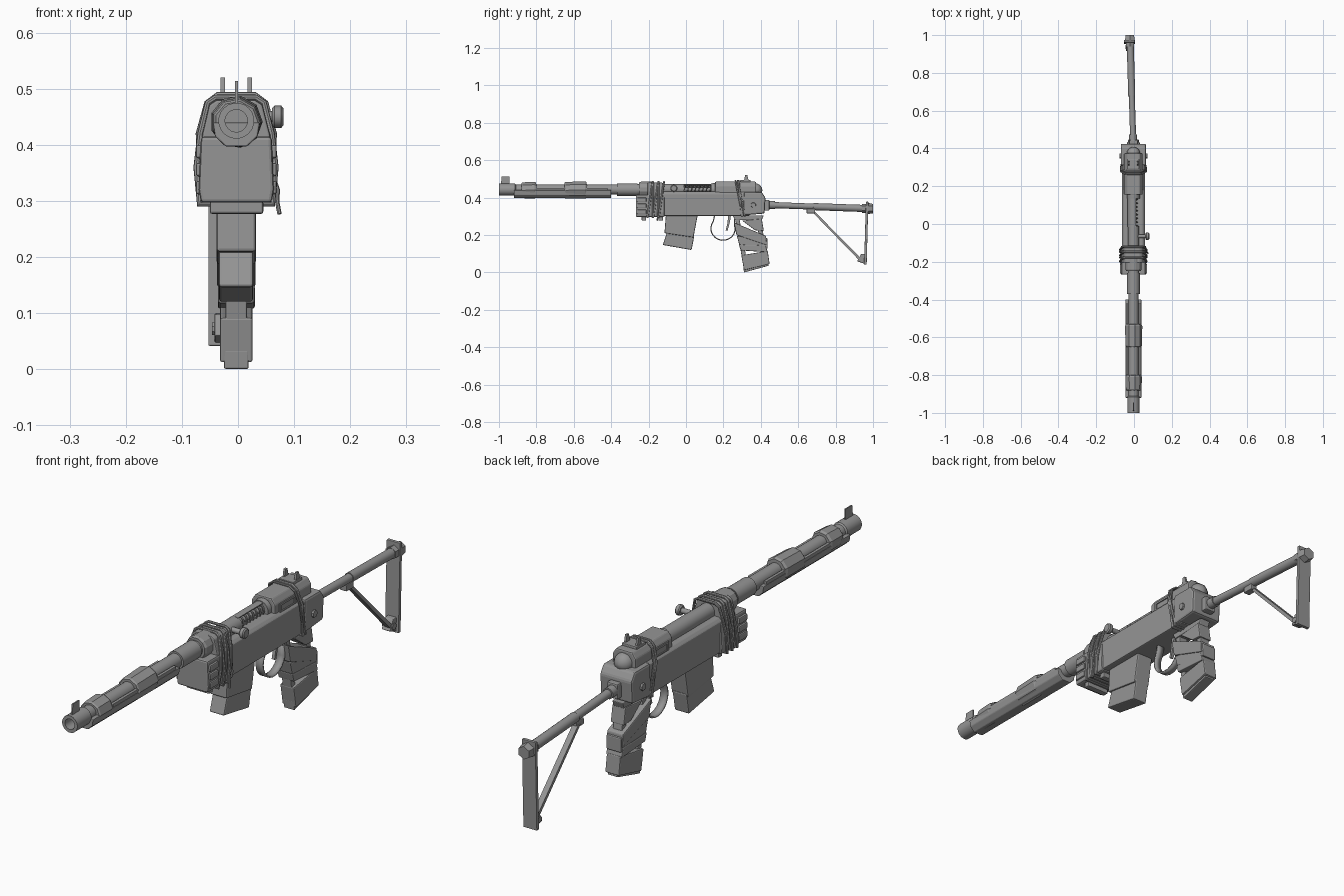
import bpy, bmesh, math
from mathutils import Vector

if "Cube" in bpy.data.objects:
    bpy.data.objects.remove(bpy.data.objects["Cube"])

grey = bpy.data.materials.new("gunmetal grey")
grey.diffuse_color = (0.3, 0.3, 0.3, 1)
grey.use_nodes = True
grey.node_tree.nodes["Principled BSDF"].inputs["Base Color"].default_value = grey.diffuse_color
CX, BZ = -0.003, 0.443          # barrel axis


def finish(name, bm, bevel=0.0, smooth=False):
    bmesh.ops.recalc_face_normals(bm, faces=bm.faces)
    me = bpy.data.meshes.new(name)
    bm.to_mesh(me)
    bm.free()
    ob = bpy.data.objects.new(name, me)
    bpy.context.collection.objects.link(ob)
    me.materials.append(grey)
    if bevel:
        m = ob.modifiers.new("bevel", 'BEVEL')
        m.width, m.segments, m.limit_method = bevel, 2, 'ANGLE'
    if smooth:
        bpy.ops.object.select_all(action='DESELECT')
        bpy.context.view_layer.objects.active = ob
        ob.select_set(True)
        bpy.ops.object.shade_smooth_by_angle(angle=math.radians(40))
    return ob


def extrude(name, loop, offset, bevel=0.0, smooth=False):
    bm = bmesh.new()
    face = bm.faces.new([bm.verts.new(p) for p in loop])
    res = bmesh.ops.extrude_face_region(bm, geom=[face])
    verts = [v for v in res["geom"] if isinstance(v, bmesh.types.BMVert)]
    bmesh.ops.translate(bm, verts=verts, vec=offset)
    return finish(name, bm, bevel, smooth)


def side_prism(name, yz, x0, x1, bevel=0.0):
    return extrude(name, [(x0, y, z) for y, z in yz], (x1 - x0, 0, 0), bevel)


def front_prism(name, xz, y0, y1, bevel=0.0, smooth=False):
    return extrude(name, [(x, y0, z) for x, z in xz], (0, y1 - y0, 0), bevel, smooth)


def box(name, x0, x1, y0, y1, z0, z1, bevel=0.0):
    return side_prism(name, [(y0, z0), (y1, z0), (y1, z1), (y0, z1)], x0, x1, bevel)


def lathe(name, profile, start, axis, sides=20, smooth=True):
    """Revolve (distance, radius) pairs round an axis, capping the open ends."""
    start, q = Vector(start), Vector(axis).to_track_quat('Z', 'Y')
    bm = bmesh.new()
    rings = []
    for d, r in profile:
        rings.append([bm.verts.new(start + q @ Vector((
            r * math.cos(math.tau * (i + .5) / sides),
            r * math.sin(math.tau * (i + .5) / sides), d))) for i in range(sides)])
    for a, b in zip(rings, rings[1:]):
        for i in range(sides):
            j = (i + 1) % sides
            bm.faces.new((a[i], a[j], b[j], b[i]))
    bm.faces.new(rings[0])
    bm.faces.new(rings[-1])
    return finish(name, bm, 0, smooth)


def rod(name, a, b, r, r2=None, sides=14):
    axis = Vector(b) - Vector(a)
    return lathe(name, [(0, r), (axis.length, r2 or r)], a, axis, sides)


def cord(name, pts, r, closed=False, res=2):
    cu = bpy.data.curves.new(name, 'CURVE')
    cu.dimensions, cu.bevel_depth, cu.bevel_resolution = '3D', r, res
    cu.use_fill_caps = True
    sp = cu.splines.new('POLY')
    sp.points.add(len(pts) - 1)
    for p, c in zip(sp.points, pts):
        p.co = (*c, 1)
    sp.use_cyclic_u = closed
    ob = bpy.data.objects.new(name, cu)
    bpy.context.collection.objects.link(ob)
    cu.materials.append(grey)
    bpy.ops.object.select_all(action='DESELECT')
    bpy.context.view_layer.objects.active = ob
    ob.select_set(True)
    bpy.ops.object.convert(target='MESH')
    bpy.ops.object.shade_smooth_by_angle(angle=math.radians(40))


# Barrel with a bored muzzle, sleeves and cloth wraps
lathe("barrel", [(.12, .02), (0, .02), (0, .032), (.085, .032), (.09, .027),
                 (.63, .027), (.63, .034), (.74, .034), (.74, .03), (.99, .03)],
      (CX, -1, BZ), (0, 1, 0))
for i, (y0, y1, r) in enumerate([(-.88, -.80, .043), (-.65, -.53, .045)]):
    lathe(f"barrel_wrap_{i}", [(0, r - .004), (.006, r), (y1 - y0 - .01, r + .002), (y1 - y0, r - .003)],
          (CX, y0, BZ - .004), (0, 1, .02), 9, False)
lathe("barrel_collar", [(0, .04), (.01, .044), (.07, .044)], (CX, -.25, BZ), (0, 1, 0), 12, False)
hand = [(-.045, .44), (-.041, .415), (-.022, .397), (.016, .397), (.035, .415), (.039, .44)]
front_prism("hand_guard", hand, -.92, -.4, .003)
for s in (-1, 1):
    box("guard_rail", CX + s * .034 - .006, CX + s * .034 + .006, -.8, -.42, .435, .452, .002)

# Front sight blade and rear sight notch
side_prism("front_sight", [(-.99, .47), (-.945, .47), (-.945, .514), (-.985, .514)], -.005, .0)
box("rear_sight_base", -.035, .028, .29, .345, .482, .494, .003)
for x in (-.031, .017):
    side_prism("rear_sight_post", [(.31, .49), (.335, .49), (.328, .52), (.316, .52)], x, x + .008)

# Receiver: lower body, fore block, breech cover
body = [(-.061, .303), (.056, .303), (.058, .42), (.045, .432), (-.05, .432), (-.063, .42)]
front_prism("receiver", body, -.2, .34, .004)
front_prism("fore_block", [(-.066, .297), (.06, .297), (.064, .32), (.06, .415), (-.066, .415), (-.07, .32)],
            -.268, -.115, .006)
fat = [(-.069, .294), (.062, .294), (.067, .36), (.06, .42), (.046, .475), (.032, .484),
       (-.04, .484), (-.054, .475), (-.067, .42), (-.074, .36)]
front_prism("fore_wrap", [(CX + (x - CX) * .95, .39 + (z - .39) * .96) for x, z in fat], -.205, -.125, .004)
for i in range(3):
    for s in (-1, 1):
        x = CX + s * .066
        box("fore_rib", x - .006, x + .006, -.262, -.212, .312 + i * .032, .336 + i * .032, .004)
for i in range(5):
    y, t = -.192 + i * .015, (-1) ** i * .07 + .08
    cord(f"fore_cord_{i}", [(x, y + t * (z - .39), z) for x, z in fat], .0055, True)
cord("loose_cord", [(.064, -.15, .34), (.071, -.152, .32), (.07, -.15, .298), (.074, -.155, .277)], .004)
for y in (-.225, -.135):
    box("fore_strap_foot", -.05, .045, y - .012, y + .012, .277, .3, .004)

cover = [(-.052, .425), (.046, .425), (.046, .462), (.03, .485), (-.036, .485), (-.052, .462)]
front_prism("breech_cover", cover, .155, .375, .005)
for s in (-1, 1):       # raised window frame on each side of the cover
    x = CX + s * .049
    for y0, y1, z0, z1 in [(.18, .28, .452, .46), (.18, .28, .42, .43), (.18, .19, .42, .46), (.27, .28, .42, .46)]:
        box("cover_frame", x - .004, x + .004, y0, y1, z0, z1)
lathe("rear_dome", [(0, .036), (.015, .034), (.027, .026), (.035, .014), (.038, .003)],
      (CX, .37, .44), (0, 1, 0), 18)
side_prism("rear_block", [(.305, .305), (.42, .315), (.425, .40), (.405, .43), (.31, .43)], -.07, .064, .008)
for s in (-1, 1):
    rod("rear_bolt", (CX + s * .06, .36, .36), (CX + s * .074, .36, .36), .016, .013, 8)
loop = [(-.068, .3), (.061, .3), (.065, .42), (.05, .475), (.03, .49), (-.036, .49), (-.056, .475), (-.071, .42)]
for i, (y, t) in enumerate([(.285, -.2), (.297, -.2), (.29, -.08)]):
    cord(f"rear_cord_{i}", [(x, y + t * (z - .39), z) for x, z in loop], .0045, True)

# Bolt channel open to the right, with recoil spring and handle
arc = [(r * math.cos(a) + CX, r * math.sin(a) + BZ)
       for r, ks in ((.031, range(9)), (.025, range(8, -1, -1)))
       for a in [math.radians(65 + k * 26) for k in ks]]
front_prism("bolt_channel", arc, -.015, .16, 0, True)
rod("spring_guide", (CX, -.02, BZ), (CX, .16, BZ), .011)
cord("recoil_spring", [(CX + .02 * math.cos(k * math.tau / 12), -.01 + k * .16 / 96,
                        BZ + .02 * math.sin(k * math.tau / 12)) for k in range(97)], .0035, False, 1)
lathe("breech_ring", [(0, .034), (.02, .036), (.03, .036)], (CX, .135, BZ), (0, 1, 0), 16)
rod("bolt_handle", (.015, -.065, .45), (.065, -.065, .45), .01)
lathe("bolt_knob", [(0, .016), (.004, .02), (.016, .02), (.02, .015)], (.061, -.065, .45), (1, 0, 0), 10)

# Magazine: well and angled lower part
side_prism("magazine_well", [(-.108, .305), (.062, .305), (.04, .187), (-.115, .21)], -.038, .032, .005)
side_prism("magazine", [(-.1, .22), (.045, .2), (.03, .12), (-.124, .147)], -.034, .027, .005)

# Trigger and its round guard
guard = [(.15, .305)] + [(.198 + .068 * math.cos(a), .235 + .066 * math.sin(a))
                         for a in [math.radians(145 + k * 17) for k in range(13)]] + [(.262, .285)]
bm = bmesh.new()
strip = [[bm.verts.new((x, y, z)) for x in (-.018, .012)] for y, z in guard]
for a, b in zip(strip, strip[1:]):
    bm.faces.new((a[0], a[1], b[1], b[0]))
ob = finish("trigger_guard", bm, 0, True)
ob.modifiers.new("thickness", 'SOLIDIFY').thickness = .006
side_prism("trigger", [(.225, .305), (.24, .305), (.235, .27), (.222, .222), (.212, .225), (.222, .265)], -.008, .004)

# Pistol grip: open frame bound with slanting wraps
side_prism("grip_root", [(.25, .305), (.415, .305), (.405, .28), (.262, .28)], -.026, .02, .004)
side_prism("grip_front_strut", [(.262, .29), (.285, .29), (.335, .01), (.312, .004)], -.022, .016, .003)
side_prism("grip_rear_strut", [(.375, .29), (.4, .29), (.44, .04), (.415, .03)], -.022, .016, .003)
side_prism("grip_base", [(.306, .035), (.31, 0), (.442, .036), (.438, .06)], -.025, .019, .003)
wraps = [[(.30, .277), (.405, .287), (.416, .222), (.37, .225)],
         [(.256, .268), (.285, .255), (.428, .195), (.432, .145), (.27, .2)],
         [(.272, .195), (.436, .183), (.437, .128), (.285, .148)],
         [(.283, .15), (.425, .145), (.437, .108), (.292, .118)],
         [(.296, .092), (.437, .115), (.447, .045), (.31, .012)]]
for i, (w, g) in enumerate(zip(wraps, (.028, .034, .031, .033, .029))):
    side_prism(f"grip_wrap_{i}", w, -.003 - g, -.003 + g, .004)

# Folding stock: hinge, tube, butt plate and brace
box("stock_hinge", -.026, .02, .415, .446, .33, .388, .005)
rod("stock_tube", (-.004, .44, .361), (-.021, .975, .341), .0165, .0155)
rod("stock_tube_sleeve", (-.005, .44, .361), (-.006, .475, .36), .021)
rod("stock_sleeve", (-.012, .68, .352), (-.02, .955, .342), .019)
side_prism("butt_plate", [(.962, .378), (.975, .378), (.966, .042), (.952, .042)], -.053, .004, .002)
rod("butt_bolt", (-.022, .972, .342), (-.022, 1.0, .341), .03, .025, 6)
rod("butt_nut", (-.021, .94, .342), (-.021, .965, .342), .024, None, 6)
box("brace_mount", -.026, .002, .645, .69, .316, .34, .003)
side_prism("brace", [(.672, .326), (.688, .326), (.935, .075), (.925, .066)], -.03, -.008)
side_prism("brace_foot", [(.915, .06), (.96, .045), (.96, .1), (.935, .098)], -.042, -.006, .003)
rod("brace_pin", (-.046, .937, .072), (-.002, .937, .072), .012, None, 8)
